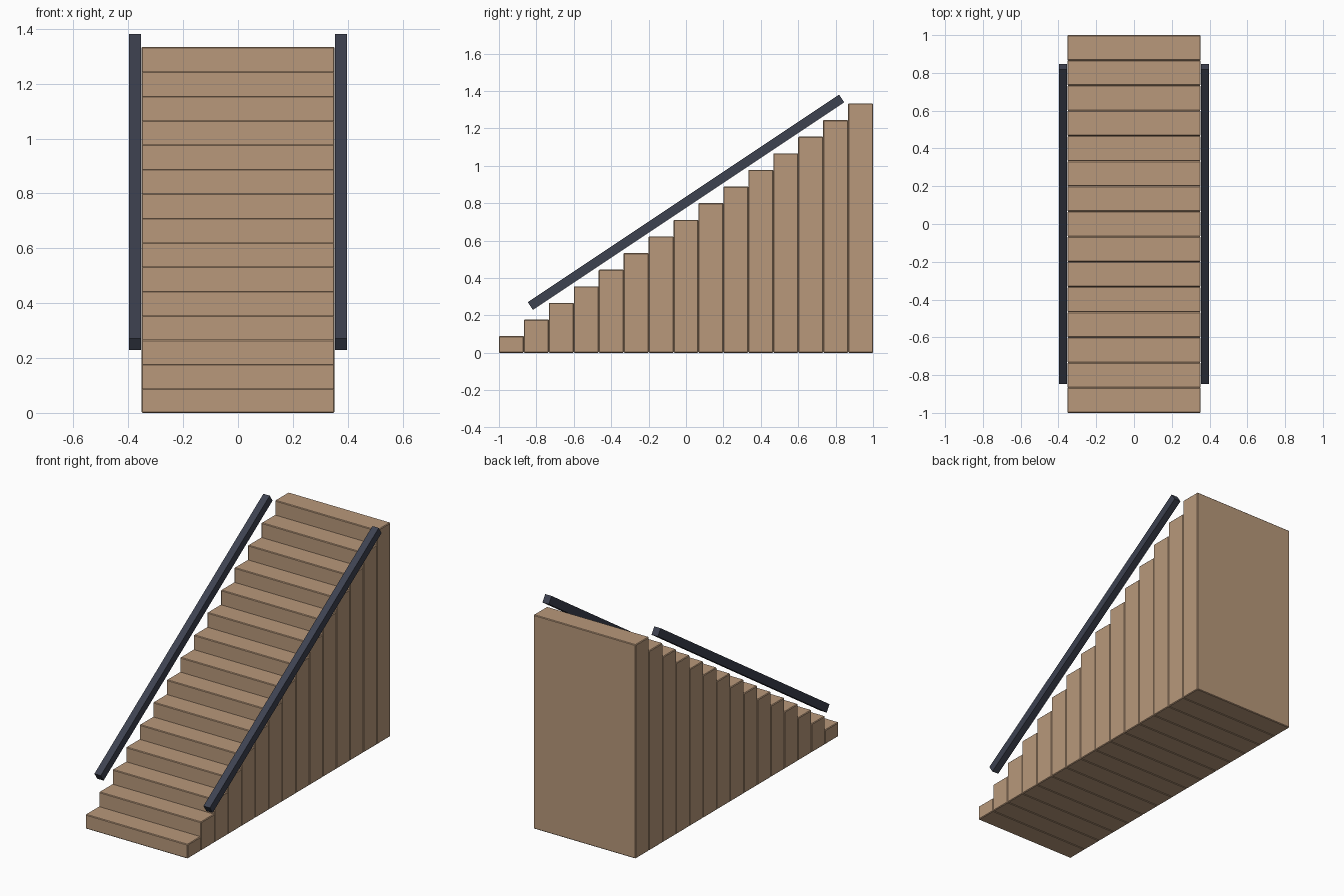
import bpy
import math

cube = bpy.data.objects.get("Cube")
if cube:
    bpy.data.objects.remove(cube, do_unlink=True)

STEPS = 15
DEPTH = 2 / STEPS
RISE = DEPTH * 2 / 3
WIDTH = 0.705
SLOPE = math.atan2(RISE, DEPTH)


def make_material(name, color):
    mat = bpy.data.materials.new(name)
    mat.use_nodes = True
    mat.diffuse_color = color
    mat.node_tree.nodes["Principled BSDF"].inputs["Base Color"].default_value = color
    return mat


def make_box(name, location, size, mat, tilt=0.0, bevel=0.0):
    bpy.ops.mesh.primitive_cube_add(size=1, location=location, rotation=(tilt, 0, 0))
    obj = bpy.context.object
    obj.name = name
    obj.scale = size
    bpy.ops.object.transform_apply(location=False, rotation=False, scale=True)
    obj.data.materials.append(mat)
    if bevel:
        mod = obj.modifiers.new("chamfer", "BEVEL")
        mod.width = bevel
        mod.segments = 1
    return obj


wood = make_material("tan_wood", (0.48, 0.315, 0.197, 1))
metal = make_material("dark_slate", (0.047, 0.054, 0.081, 1))

# Solid steps, each a full-height block with chamfered edges
for i in range(STEPS):
    height = RISE * (i + 1)
    y = -1 + DEPTH * (i + 0.5)
    make_box(f"step_{i + 1}", (0, y, height / 2), (WIDTH, DEPTH, height), wood, bevel=0.004)

# Sloped handrails along both sides
for side, sign in (("left", 1), ("right", -1)):
    make_box(f"{side}_handrail", (sign * 0.376, 0, 0.805), (0.044, 2.0, 0.05), metal, tilt=SLOPE)
